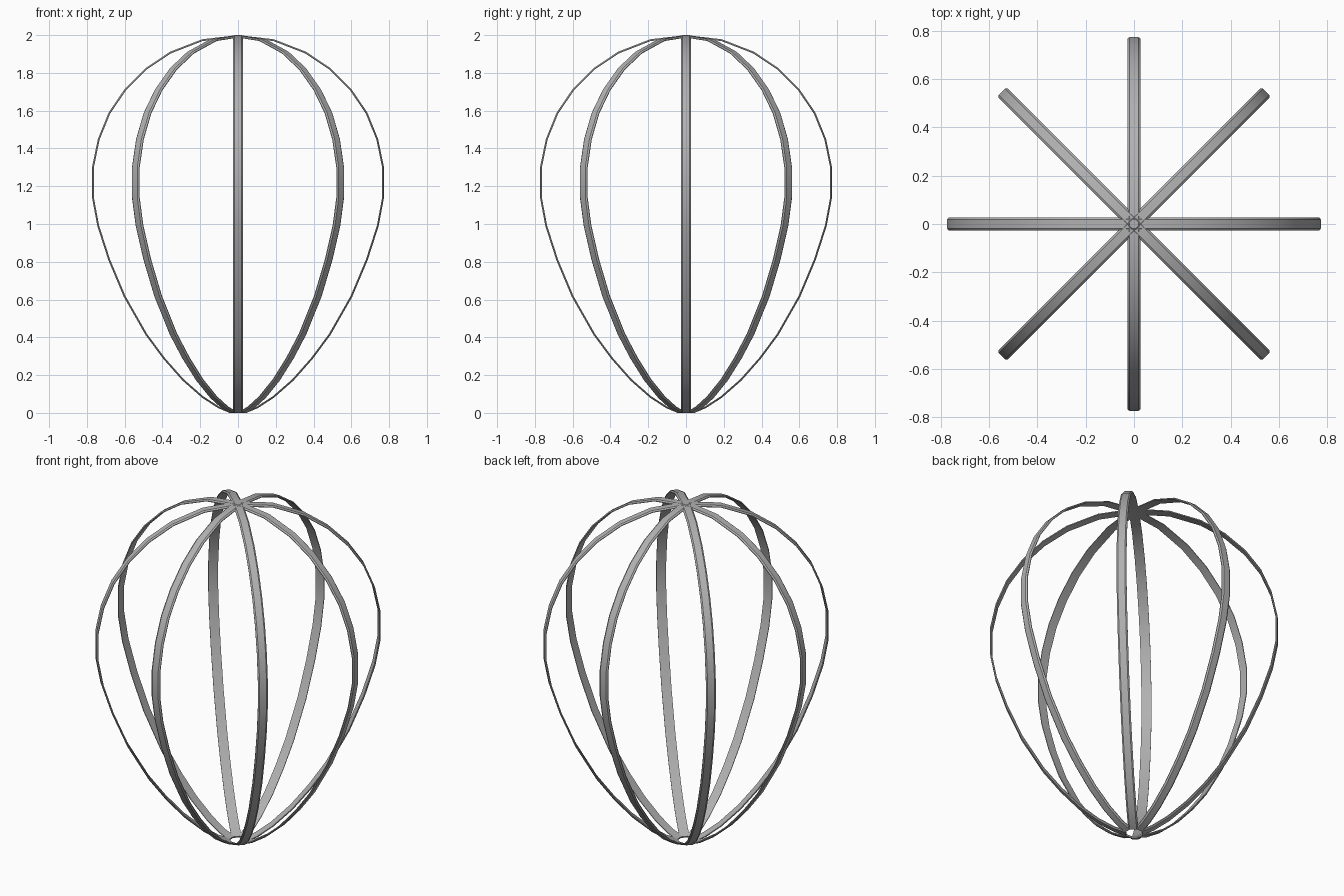
import bpy, bmesh, math
from mathutils import Vector

cube = bpy.data.objects.get("Cube")
if cube:
    bpy.data.objects.remove(cube, do_unlink=True)

# One plain grey metal for all the wires
metal = bpy.data.materials.new("grey metal")
metal.use_nodes = True
grey = (0.44, 0.44, 0.44, 1)
metal.diffuse_color = grey
metal.node_tree.nodes["Principled BSDF"].inputs["Base Color"].default_value = grey

# Outer edge of a rib (radius, height), from the open bottom to the crown
PATH = [(0.045, 0.0), (0.105, 0.025), (0.19, 0.08), (0.295, 0.172),
        (0.395, 0.285), (0.49, 0.413), (0.605, 0.615), (0.687, 0.81),
        (0.745, 0.99), (0.773, 1.14), (0.773, 1.30), (0.742, 1.45),
        (0.685, 1.59), (0.60, 1.715), (0.49, 1.825), (0.36, 1.912),
        (0.19, 1.978), (0, 2.0)]

# Flat strip section (across, depth inward): chamfered outside, flat inside
SECTION = [(-0.019, 0), (0.019, 0), (0.027, 0.006), (0.027, 0.01),
           (-0.027, 0.01), (-0.027, 0.006)]


def make_hoop(name, angle):
    """Sweep the strip section up one rib, over the crown and down the other."""
    path = PATH + [(-r, z) for r, z in reversed(PATH[:-1])]
    pts = [Vector((r, 0, z)) for r, z in path]
    across = Vector((0, 1, 0))
    bm = bmesh.new()
    rings = []
    for i, p in enumerate(pts):
        tangent = (pts[min(i + 1, len(pts) - 1)] - pts[max(i - 1, 0)]).normalized()
        inward = Vector((-tangent.z, 0, tangent.x))
        rings.append([bm.verts.new(p + across * a + inward * d) for a, d in SECTION])
    n = len(SECTION)
    for lower, upper in zip(rings, rings[1:]):
        for j in range(n):
            k = (j + 1) % n
            bm.faces.new((lower[j], lower[k], upper[k], upper[j]))
    bm.faces.new(rings[0])
    bm.faces.new(rings[-1])
    bmesh.ops.recalc_face_normals(bm, faces=bm.faces)
    mesh = bpy.data.meshes.new(name)
    bm.to_mesh(mesh)
    bm.free()
    mesh.materials.append(metal)
    hoop = bpy.data.objects.new(name, mesh)
    hoop.rotation_euler.z = angle
    bpy.context.collection.objects.link(hoop)
    return hoop


# Four crossing hoops make the eight ribs of the cage
names = ["side_hoop", "diagonal_hoop_a", "front_back_hoop", "diagonal_hoop_b"]
hoops = [make_hoop(name, i * math.pi / 4) for i, name in enumerate(names)]

bpy.ops.object.select_all(action="DESELECT")
for hoop in hoops:
    hoop.select_set(True)
bpy.context.view_layer.objects.active = hoops[0]
bpy.ops.object.shade_smooth_by_angle(angle=math.radians(30))
